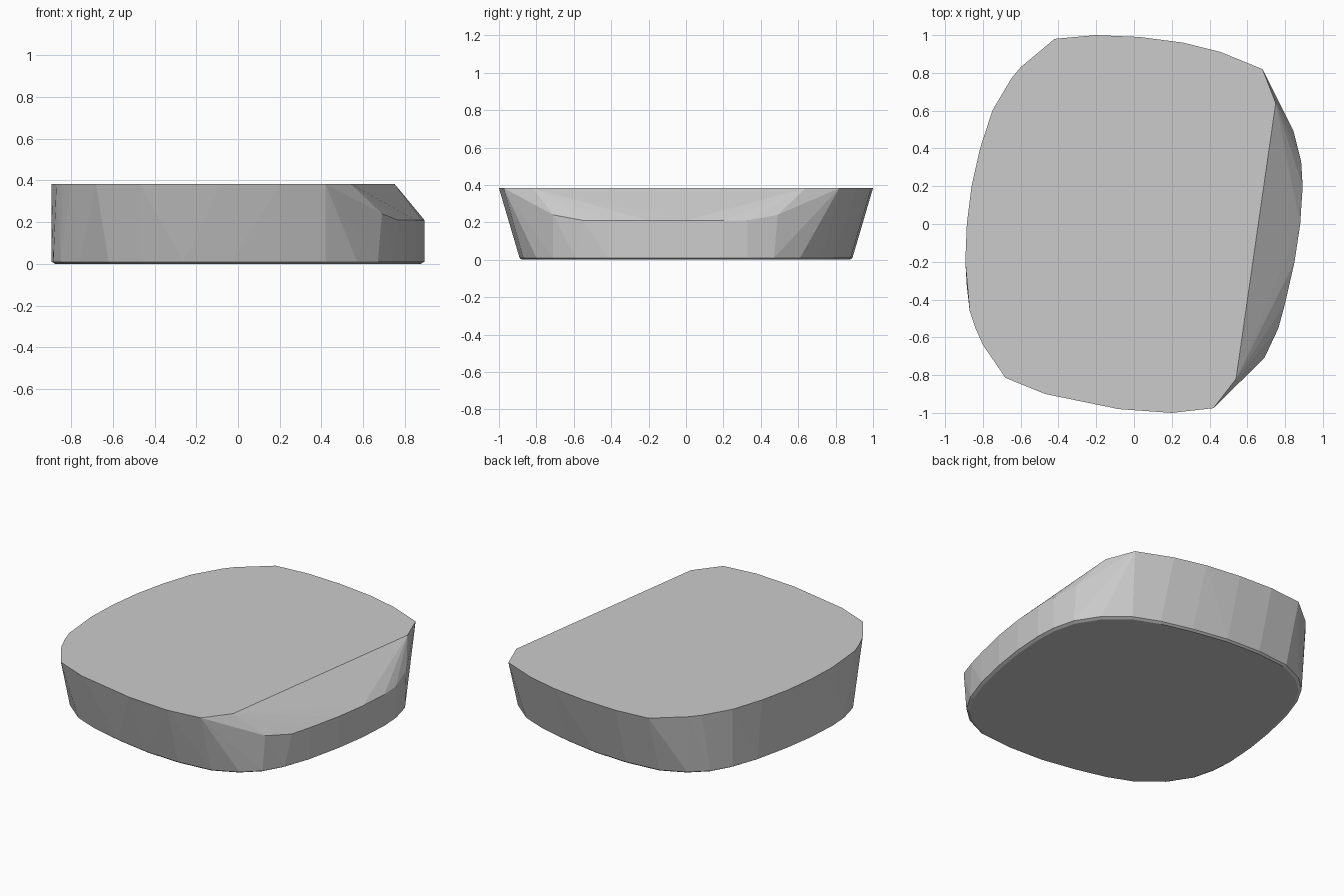
import bpy, bmesh, math

if "Cube" in bpy.data.objects:
    bpy.data.objects.remove(bpy.data.objects["Cube"])

TOP_Z, MID_Z, BASE_Z = 0.383, 0.21, 0.01

# Half of the base outline; the other half is the same turned 180 degrees
half_base = [(-0.2, 0.89), (0.03, 0.88), (0.26, 0.84), (0.46, 0.79), (0.62, 0.725),
             (0.76, 0.61), (0.85, 0.47), (0.885, 0.33), (0.893, 0.2), (0.88, 0.0),
             (0.85, -0.2), (0.8, -0.42), (0.74, -0.59), (0.67, -0.71),
             (0.57, -0.80), (0.42, -0.87)]
base = half_base + [(-x, -y) for x, y in half_base]

# Flared top outline, cut straight along the right side
top = [(-0.42, 0.98), (-0.2, 1.0), (0.03, 0.99), (0.26, 0.96), (0.46, 0.91),
       (0.68, 0.82), (0.75, 0.64), (0.54, -0.82), (0.42, -0.975), (0.2, -1.0),
       (-0.08, -0.98), (-0.47, -0.9), (-0.68, -0.815), (-0.8, -0.64),
       (-0.84, -0.55), (-0.87, -0.46), (-0.893, -0.2), (-0.885, 0.0),
       (-0.86, 0.2), (-0.815, 0.4), (-0.75, 0.6), (-0.65, 0.77), (-0.6, 0.83)]

# Lower edge of the sloped cut on the right
points = [(x, y, MID_Z) for x, y in half_base[7:12]]
points += [(0.845, 0.49, 0.24), (0.765, -0.55, MID_Z), (0.69, -0.71, 0.24)]
points += [(x, y, TOP_Z) for x, y in top]
points += [(x, y, BASE_Z) for x, y in base]
points += [(x * 0.98, y * 0.985, 0) for x, y in base]

# Wrap the outlines into one faceted solid
bm = bmesh.new()
for p in points:
    bm.verts.new(p)
hull = bmesh.ops.convex_hull(bm, input=bm.verts[:])
loose = [v for v in bm.verts if not v.link_faces]
bmesh.ops.delete(bm, geom=loose, context='VERTS')
bmesh.ops.dissolve_limit(bm, angle_limit=math.radians(0.5), verts=bm.verts[:], edges=bm.edges[:])
bmesh.ops.recalc_face_normals(bm, faces=bm.faces[:])
mesh = bpy.data.meshes.new("flared_slab")
bm.to_mesh(mesh)
bm.free()
slab = bpy.data.objects.new("flared_slab", mesh)
bpy.context.collection.objects.link(slab)
